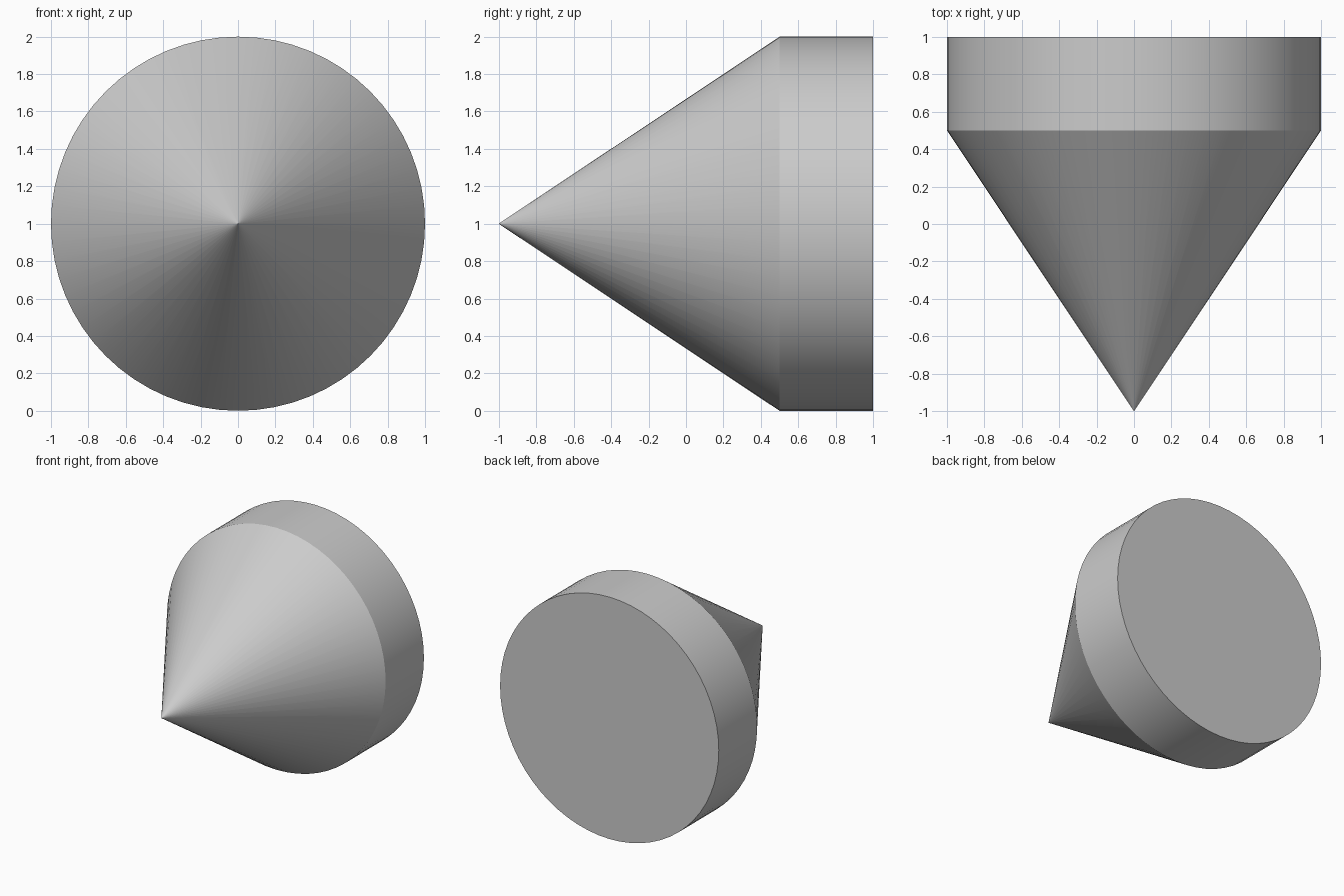
import bpy
import bmesh
from math import radians
from mathutils import Matrix

cube = bpy.data.objects.get("Cube")
if cube:
    bpy.data.objects.remove(cube, do_unlink=True)

SEGMENTS = 64

# Plain grey material
grey = bpy.data.materials.new("light_grey")
grey.use_nodes = True
colour = (0.6, 0.6, 0.6, 1)
grey.diffuse_color = colour
grey.node_tree.nodes["Principled BSDF"].inputs["Base Color"].default_value = colour

# Half profile as (radius, y): fine tip, cone shoulder, back rim
profile = [(0.001, -1), (1, 0.5), (1, 1)]

bm = bmesh.new()
rings = []
for radius, y in profile:
    place = Matrix.Translation((0, y, 1)) @ Matrix.Rotation(radians(90), 4, "X")
    ring = bmesh.ops.create_circle(bm, segments=SEGMENTS, radius=radius, matrix=place)
    rings.append(ring["verts"])

# Cone and rim walls
for a, b in zip(rings, rings[1:]):
    for i in range(SEGMENTS):
        j = (i + 1) % SEGMENTS
        bm.faces.new((a[i], a[j], b[j], b[i]))

# Tip and flat back
bm.faces.new(rings[0])
bm.faces.new(rings[-1])
bmesh.ops.recalc_face_normals(bm, faces=bm.faces)

mesh = bpy.data.meshes.new("pointed_nose")
bm.to_mesh(mesh)
bm.free()
mesh.materials.append(grey)
nose = bpy.data.objects.new("pointed_nose", mesh)
bpy.context.collection.objects.link(nose)

# Smooth sides with crisp shoulder and rim
bpy.ops.object.select_all(action="DESELECT")
nose.select_set(True)
bpy.context.view_layer.objects.active = nose
bpy.ops.object.shade_smooth_by_angle(angle=radians(30))
